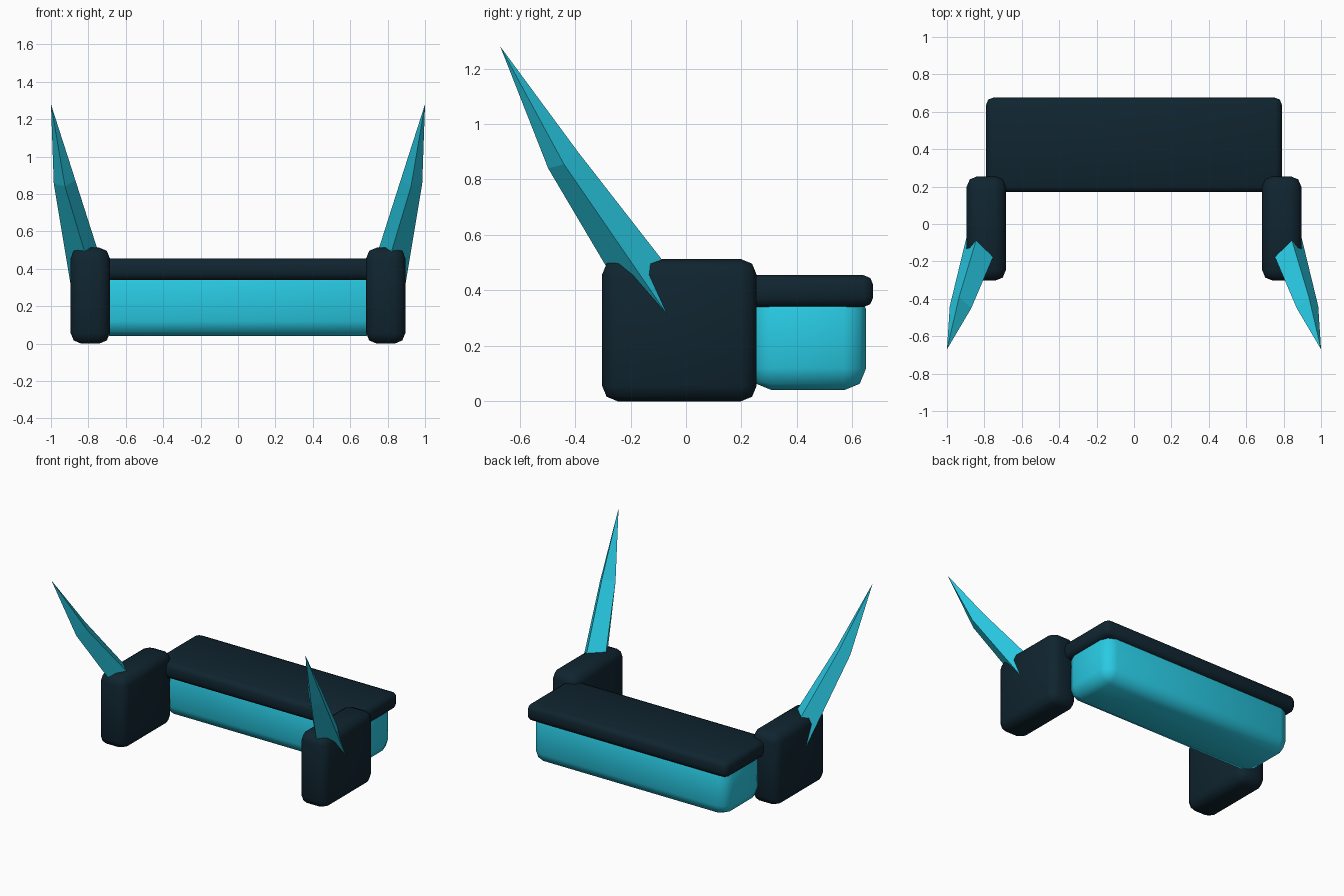
import bpy
import bmesh
from mathutils import Vector

cube = bpy.data.objects.get("Cube")
if cube:
    bpy.data.objects.remove(cube, do_unlink=True)


def material(name, colour):
    mat = bpy.data.materials.new(name)
    mat.use_nodes = True
    mat.diffuse_color = (*colour, 1)
    mat.node_tree.nodes["Principled BSDF"].inputs["Base Color"].default_value = (*colour, 1)
    return mat


navy = material("dark navy", (0.005, 0.018, 0.029))
cyan = material("bright cyan", (0.022, 0.59, 0.77))


def add_object(name, bm, mat, smooth):
    bmesh.ops.recalc_face_normals(bm, faces=bm.faces)
    for face in bm.faces:
        face.smooth = smooth
    mesh = bpy.data.meshes.new(name)
    bm.to_mesh(mesh)
    bm.free()
    mesh.materials.append(mat)
    obj = bpy.data.objects.new(name, mesh)
    bpy.context.collection.objects.link(obj)
    return obj


def rounded_box(name, low, high, bevel, mat):
    low, high = Vector(low), Vector(high)
    bm = bmesh.new()
    bmesh.ops.create_cube(bm, size=1)
    bmesh.ops.scale(bm, vec=high - low, verts=bm.verts)
    bmesh.ops.translate(bm, vec=(low + high) / 2, verts=bm.verts)
    bmesh.ops.bevel(bm, geom=bm.edges[:], offset=bevel, segments=2,
                    profile=0.5, affect='EDGES')
    return add_object(name, bm, mat, True)


def horn(name, side):
    # Four-sided spike: back, outer, front and inner edges meet at the tip
    middle = [(0.935, -0.39, 0.90), (0.985, -0.44, 0.855),
              (0.925, -0.497, 0.84), (0.87, -0.45, 0.875)]
    lower = [(0.845, -0.09, 0.515), (0.905, -0.11, 0.375),
             (0.82, -0.29, 0.49), (0.755, -0.18, 0.515)]
    bm = bmesh.new()

    def vert(p):
        return bm.verts.new((side * p[0], p[1], p[2]))

    mid = [vert(p) for p in middle]
    # The root continues down inside the leg
    base = [vert(Vector(m).lerp(Vector(b), 1.22)) for m, b in zip(middle, lower)]
    tip = vert((1.0, -0.67, 1.28))
    for i in range(4):
        j = (i + 1) % 4
        bm.faces.new((base[i], base[j], mid[j], mid[i]))
        bm.faces.new((mid[i], mid[j], tip))
    bm.faces.new(base)
    return add_object(name, bm, cyan, False)


# Long body with its lid
rounded_box("body", (-0.765, 0.23, 0.04), (0.765, 0.65, 0.41), 0.08, cyan)
rounded_box("lid", (-0.79, 0.17, 0.34), (0.79, 0.675, 0.455), 0.035, navy)

# Front legs and horns on both sides
for label, side in (("left", 1), ("right", -1)):
    x0, x1 = sorted((side * 0.685, side * 0.895))
    rounded_box(label + "_leg", (x0, -0.303, 0), (x1, 0.255, 0.513), 0.057, navy)
    horn(label + "_horn", side)
